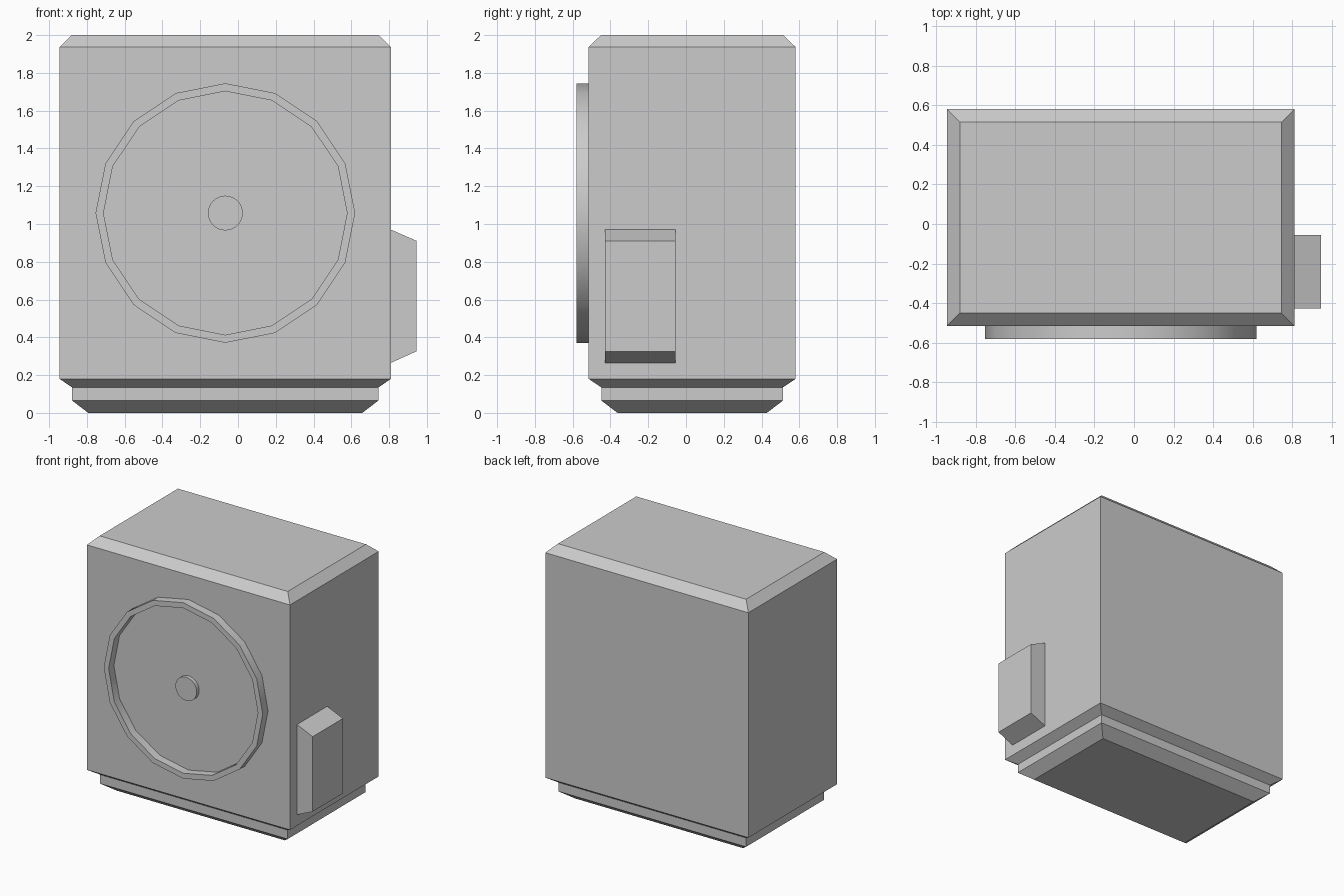
import bpy, bmesh, math

if "Cube" in bpy.data.objects:
    bpy.data.objects.remove(bpy.data.objects["Cube"])


def finish(name, bm, smooth=False):
    bmesh.ops.recalc_face_normals(bm, faces=bm.faces)
    me = bpy.data.meshes.new(name)
    bm.to_mesh(me)
    bm.free()
    ob = bpy.data.objects.new(name, me)
    bpy.context.collection.objects.link(ob)
    if smooth:
        bpy.ops.object.select_all(action='DESELECT')
        bpy.context.view_layer.objects.active = ob
        ob.select_set(True)
        bpy.ops.object.shade_smooth_by_angle(angle=math.radians(30))
    return ob


def loft(name, loops, caps=True, closed=False, smooth=False):
    """Skin a list of point loops with quads."""
    bm = bmesh.new()
    rows = [[bm.verts.new(p) for p in lp] for lp in loops]
    pairs = list(zip(rows, rows[1:])) + ([(rows[-1], rows[0])] if closed else [])
    for a, b in pairs:
        for i in range(len(a)):
            j = (i + 1) % len(a)
            bm.faces.new((a[i], a[j], b[j], b[i]))
    if caps:
        bm.faces.new(rows[0])
        bm.faces.new(rows[-1])
    return finish(name, bm, smooth)


def rect(inset, z):
    x0, x1, y0, y1 = -0.945 + inset, 0.81 - inset, -0.515 + inset, 0.58 - inset
    return [(x0, y0, z), (x1, y0, z), (x1, y1, z), (x0, y1, z)]


def circle(r, y, n):
    return [(-0.067 + r * math.cos(2 * math.pi * i / n), y,
             1.058 + r * math.sin(2 * math.pi * i / n)) for i in range(n)]


# Main cabinet with bevelled top, and stepped plinth below
loft("cabinet", [rect(i, z) for i, z in
     [(0.152, 0), (0.067, 0.065), (0.067, 0.135), (0, 0.18), (0, 1.937), (0.065, 2)]])

# Raised fan rim on the front, open in the middle
loft("fan_rim", [circle(r, y, 16) for r, y in
     [(0.687, -0.51), (0.687, -0.58), (0.645, -0.58), (0.645, -0.51)]],
     caps=False, closed=True, smooth=True)

# Small hub in the centre of the rim
loft("fan_hub", [circle(0.092, y, 32) for y in (-0.51, -0.545)], smooth=True)

# Valve cover on the right side, sloped at top and bottom
loft("valve_cover", [[(x, -0.428, z0), (x, -0.055, z0), (x, -0.055, z1), (x, -0.428, z1)]
     for x, z0, z1 in [(0.805, 0.265, 0.972), (0.81, 0.265, 0.97), (0.945, 0.326, 0.911)]])
